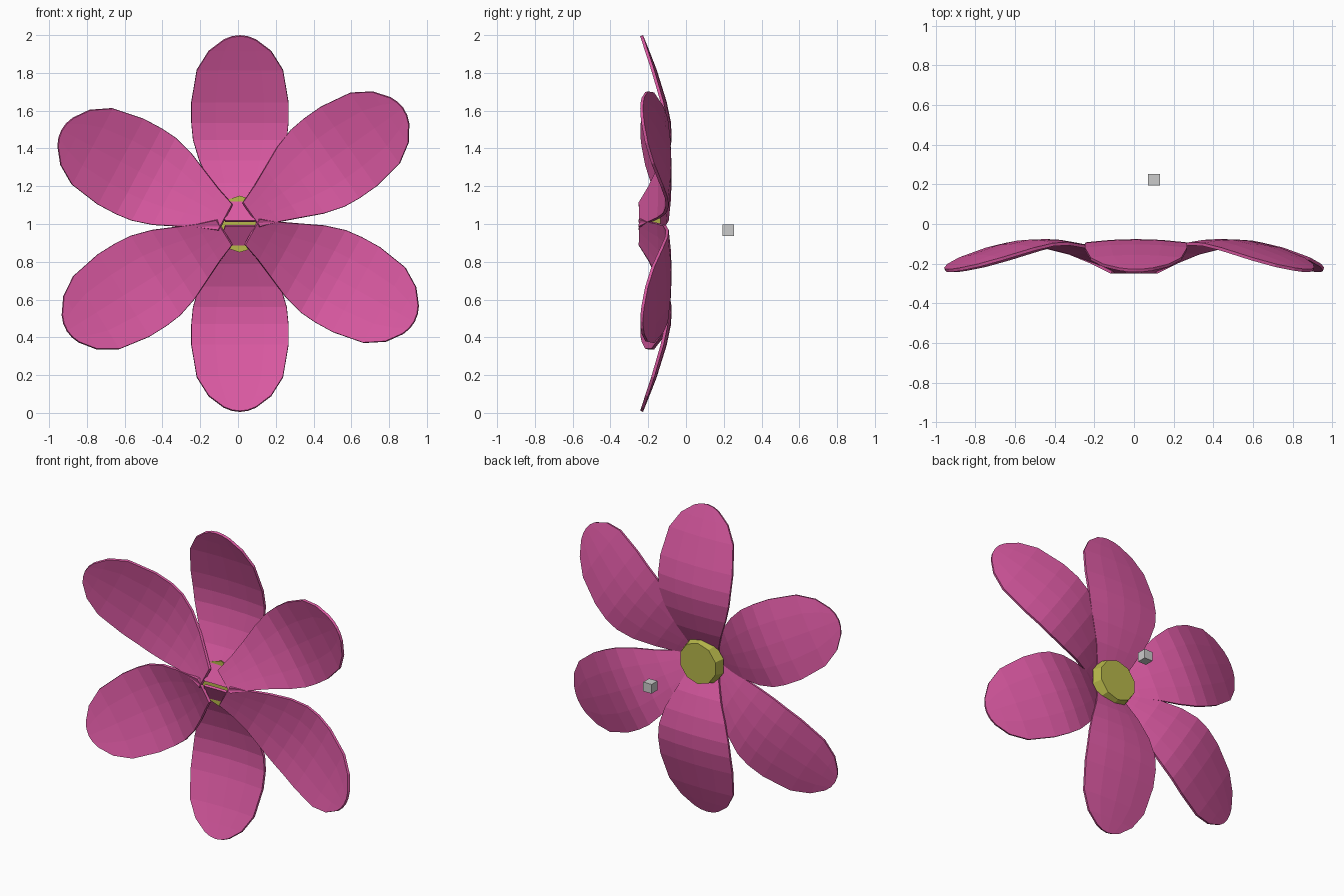
import bpy, bmesh
from math import sin, cos, radians

if "Cube" in bpy.data.objects:
    bpy.data.objects.remove(bpy.data.objects["Cube"])


def material(name, rgb):
    m = bpy.data.materials.new(name)
    m.diffuse_color = (*rgb, 1)
    m.use_nodes = True
    m.node_tree.nodes["Principled BSDF"].inputs["Base Color"].default_value = m.diffuse_color
    return m


pink = material("petal_pink", (0.70, 0.10, 0.36))
yellow = material("centre_yellow", (0.48, 0.48, 0.07))

# Petal profile: distance from base, half width, depth of the midline (y)
PROFILE = [(0.0, 0.078, -0.242), (0.1, 0.115, -0.188), (0.2, 0.16, -0.14),
           (0.32, 0.215, -0.102), (0.43, 0.248, -0.084), (0.52, 0.257, -0.087),
           (0.63, 0.257, -0.11), (0.8, 0.228, -0.163), (0.9, 0.165, -0.202),
           (0.96, 0.085, -0.226)]
COLS = (-1, -0.5, 0, 0.5, 1)


def petal(name, angle, start, shift=0.0):
    a = radians(angle)
    bm = bmesh.new()
    rows = []
    for i, (d, w, y) in enumerate(PROFILE):
        row = []
        for u in COLS:
            bulge = (1 - u * u)
            tip = 0.022 * bulge if i == len(PROFILE) - 1 else 0
            r, p = start + d + tip, u * w
            depth = y - 0.25 * p * p - 0.4 * tip      # slight crosswise arch
            row.append(bm.verts.new((shift + r * cos(a) - p * sin(a), depth,
                                     1 + r * sin(a) + p * cos(a))))
        rows.append(row)
    for r0, r1 in zip(rows, rows[1:]):
        for j in range(len(COLS) - 1):
            bm.faces.new((r0[j], r0[j + 1], r1[j + 1], r1[j]))
    bmesh.ops.recalc_face_normals(bm, faces=bm.faces)
    me = bpy.data.meshes.new(name)
    bm.to_mesh(me)
    bm.free()
    ob = bpy.data.objects.new(name, me)
    bpy.context.collection.objects.link(ob)
    me.materials.append(pink)
    s = ob.modifiers.new("thickness", 'SOLIDIFY')
    s.thickness, s.offset = 0.016, 0
    return ob


# Six petals around the centre
petal("petal_top", 90, 0.015, 0.01)
petal("petal_bottom", -90, 0.01, 0.01)
petal("petal_upper_right", 35, 0.085)
petal("petal_upper_left", 152, 0.075)
petal("petal_lower_left", 212, 0.085)
petal("petal_lower_right", -29, 0.085)

# Yellow flower centre: low-poly disc with a chamfered back rim
bpy.ops.mesh.primitive_cylinder_add(vertices=10, radius=0.15, depth=0.06,
                                    location=(0.01, -0.165, 1.0),
                                    rotation=(radians(90), 0, 0))
disc = bpy.context.object
disc.name = "flower_centre"
disc.data.materials.append(yellow)
bm = bmesh.new()
bm.from_mesh(disc.data)
for v in bm.verts:
    if v.co.z < 0:          # local -z faces +y after the rotation
        v.co.x *= 0.88
        v.co.y *= 0.88
bm.to_mesh(disc.data)
bm.free()

# Small grey cube behind the flower
bpy.ops.mesh.primitive_cube_add(size=0.06, location=(0.10, 0.223, 0.967))
bpy.context.object.name = "small_cube"
